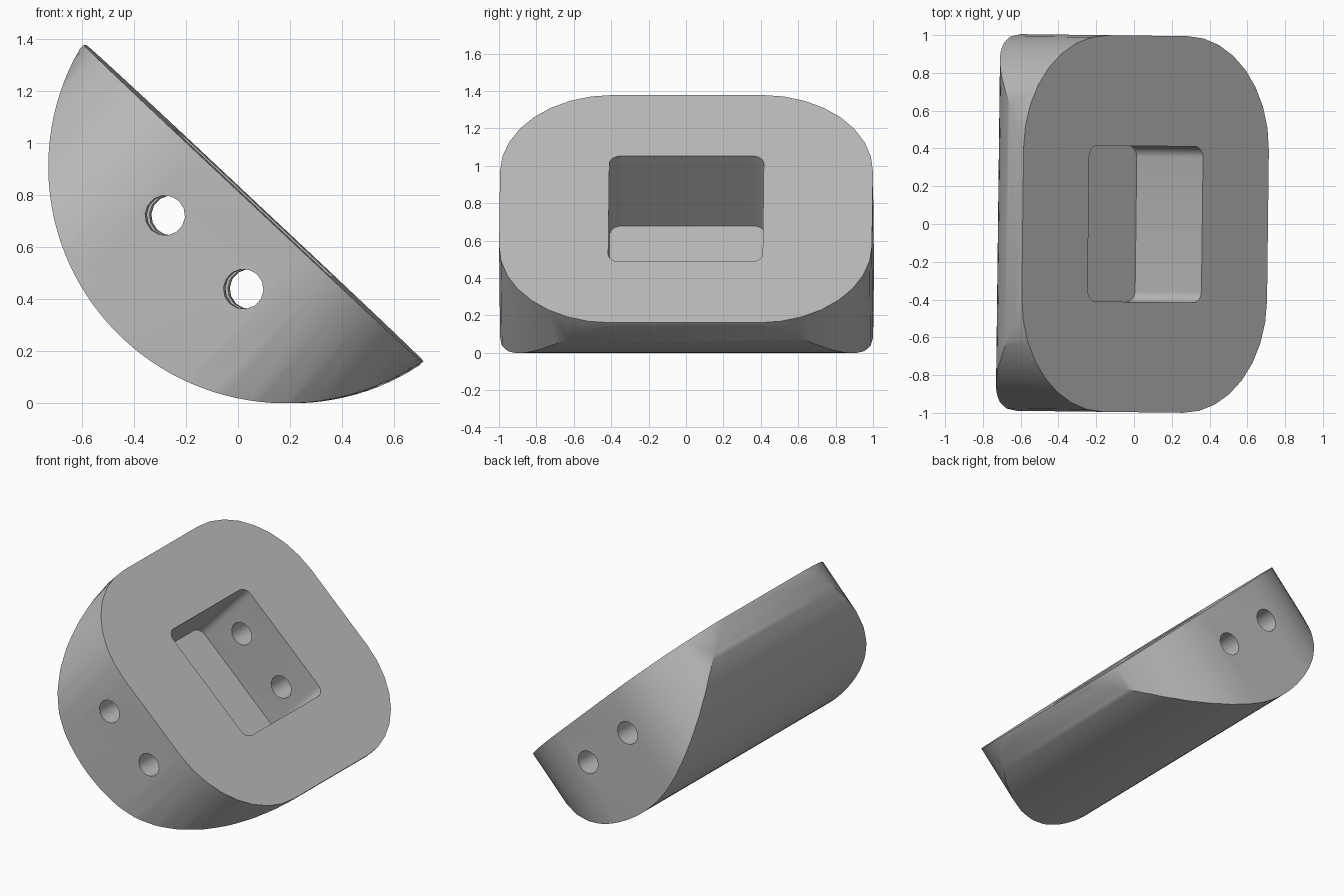
import bpy, bmesh, math
from mathutils import Euler, Matrix, Vector

cube = bpy.data.objects.get("Cube")
if cube:
    bpy.data.objects.remove(cube)

grey = bpy.data.materials.new("plain_grey")
grey.use_nodes = True
colour = (0.5, 0.5, 0.5, 1)
grey.diffuse_color = colour
grey.node_tree.nodes["Principled BSDF"].inputs["Base Color"].default_value = colour


def make_object(name, bm):
    bmesh.ops.recalc_face_normals(bm, faces=bm.faces)
    mesh = bpy.data.meshes.new(name)
    bm.to_mesh(mesh)
    bm.free()
    mesh.materials.append(grey)
    obj = bpy.data.objects.new(name, mesh)
    bpy.context.collection.objects.link(obj)
    return obj


def rounded_prism(name, hx, hy, radius, steps, bottom, top):
    """Rounded rectangle outline extruded along z."""
    bm = bmesh.new()
    verts = []
    for quarter, (sx, sy) in enumerate([(1, 1), (-1, 1), (-1, -1), (1, -1)]):
        for i in range(steps + 1):
            a = (quarter + i / steps) * math.pi / 2
            verts.append(bm.verts.new((sx * (hx - radius) + radius * math.cos(a),
                                       sy * (hy - radius) + radius * math.sin(a), bottom)))
    face = bm.faces.new(verts)
    ext = bmesh.ops.extrude_face_region(bm, geom=[face])
    moved = [v for v in ext["geom"] if isinstance(v, bmesh.types.BMVert)]
    bmesh.ops.translate(bm, verts=moved, vec=Vector((0, 0, top - bottom)))
    return make_object(name, bm)


def cross_cylinder(name, x, z, radius, sides):
    """Cylinder lying along y."""
    bm = bmesh.new()
    place = Matrix.Translation((x, 0, z)) @ Matrix.Rotation(math.pi / 2, 4, "X")
    bmesh.ops.create_cone(bm, cap_ends=True, segments=sides, radius1=radius,
                          radius2=radius, depth=3, matrix=place)
    return make_object(name, bm)


def apply_boolean(target, cutter, operation):
    mod = target.modifiers.new(cutter.name, "BOOLEAN")
    mod.operation = operation
    mod.solver = "EXACT"
    mod.object = cutter
    bpy.context.view_layer.objects.active = target
    bpy.ops.object.modifier_apply(modifier=mod.name)
    bpy.data.objects.remove(cutter)


# Block with a flat rounded face and a cylindrical back
block = rounded_prism("rounded_block", 0.89, 0.997, 0.6, 8, -1, 0)
apply_boolean(block, cross_cylinder("round_back", 0, 0.2, 0.917, 128), "INTERSECT")

# Square pocket in the flat face
apply_boolean(block, rounded_prism("pocket", 0.413, 0.413, 0.06, 6, -0.513, 0.2), "DIFFERENCE")

# Two pin holes straight through the sides
for x in (-0.207, 0.207):
    apply_boolean(block, cross_cylinder("pin_hole", x, -0.26, 0.077, 14), "DIFFERENCE")

# Lean the block back onto its round side
block.rotation_euler = Euler((0, 0.7533, -0.012))
block.location = (0.06, 0, 0.77)

bpy.ops.object.select_all(action="DESELECT")
block.select_set(True)
bpy.context.view_layer.objects.active = block
bpy.ops.object.shade_smooth_by_angle(angle=math.radians(30))
